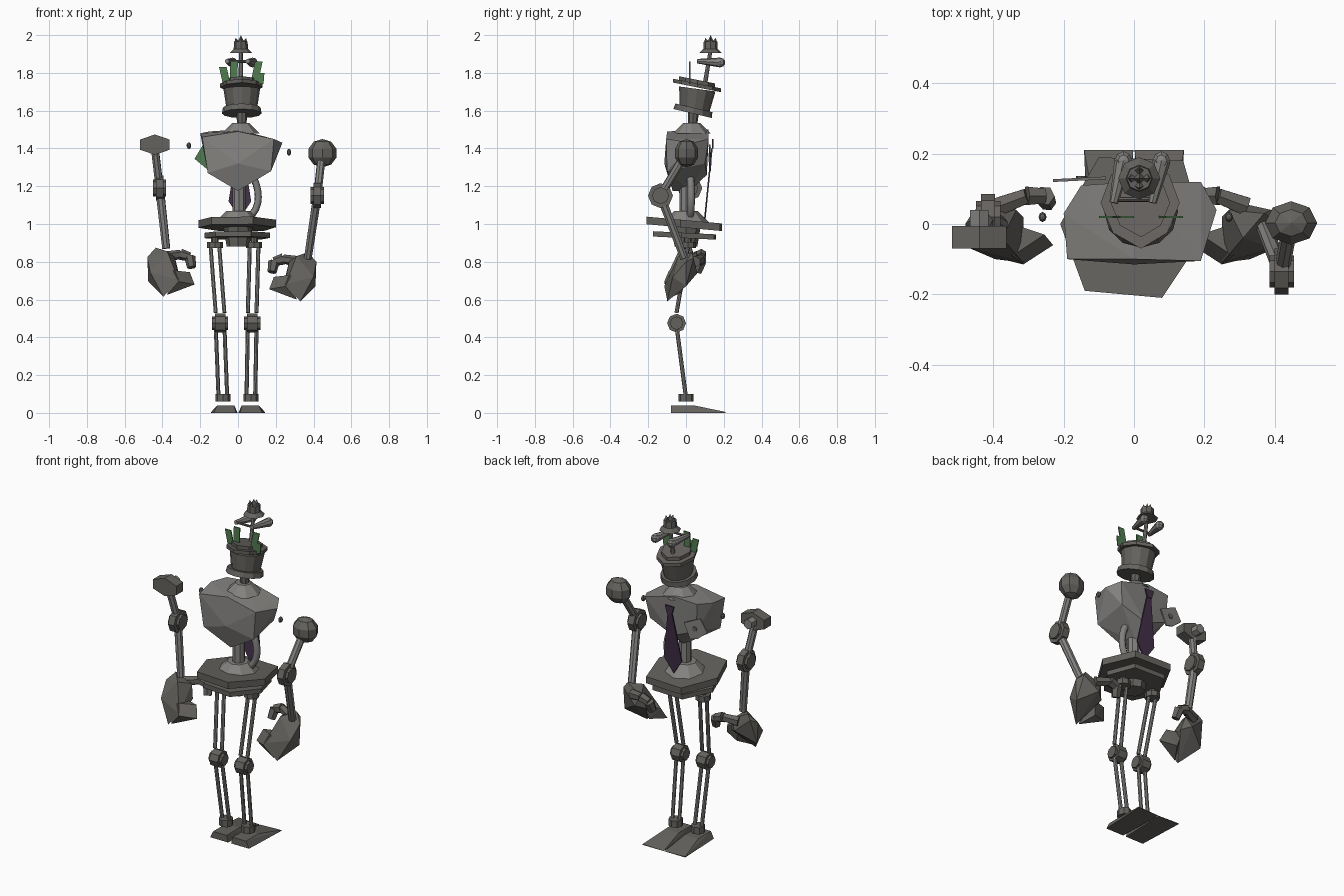
import bpy, bmesh, math
from mathutils import Vector, Matrix

if "Cube" in bpy.data.objects:
    bpy.data.objects.remove(bpy.data.objects["Cube"])


def material(name, rgb):
    m = bpy.data.materials.new(name)
    m.use_nodes = True
    m.diffuse_color = (*rgb, 1)
    m.node_tree.nodes["Principled BSDF"].inputs["Base Color"].default_value = (*rgb, 1)
    return m


STEEL = material("light steel", (.23, .225, .215))
IRON = material("dark iron", (.13, .123, .112))
GREEN = material("leaf green", (.085, .2, .08))
PURPLE = material("dark purple", (.055, .03, .065))


def finish(name, bm, *mats):
    bmesh.ops.recalc_face_normals(bm, faces=bm.faces)
    me = bpy.data.meshes.new(name)
    bm.to_mesh(me)
    bm.free()
    for m in mats:
        me.materials.append(m)
    ob = bpy.data.objects.new(name, me)
    bpy.context.collection.objects.link(ob)
    return ob


def rod(name, a, b, r1, r2=None, mat=IRON, n=8, scale=(1, 1)):
    """Tapered bar from a to b."""
    a, b = Vector(a), Vector(b)
    d = b - a
    turn = d.to_track_quat('Z', 'Y').to_matrix().to_4x4()
    mtx = Matrix.Translation((a + b) / 2) @ Matrix.Diagonal((*scale, 1, 1)) @ turn
    if scale != (1, 1):
        mtx = Matrix.Translation((a + b) / 2) @ turn @ Matrix.Diagonal((*scale, 1, 1))
    bm = bmesh.new()
    bmesh.ops.create_cone(bm, cap_ends=True, segments=n, radius1=r1,
                          radius2=r1 if r2 is None else r2, depth=d.length, matrix=mtx)
    return finish(name, bm, mat)


def hull(name, pts, mat=IRON, *more):
    """Convex faceted solid around a few points."""
    bm = bmesh.new()
    for p in pts:
        bm.verts.new(p)
    res = bmesh.ops.convex_hull(bm, input=bm.verts)
    junk = [g for g in res["geom_interior"] if isinstance(g, bmesh.types.BMVert)]
    bmesh.ops.delete(bm, geom=junk, context='VERTS')
    return finish(name, bm, mat, *more)


def slab(name, outline, top, bottom, slope, mat=IRON):
    """Tilted plate with an outline in x and y."""
    return hull(name, [(x, y, z + slope * y) for x, y in outline for z in (bottom, top)], mat)


def ball(name, at, size, mat=IRON):
    bm = bmesh.new()
    bmesh.ops.create_uvsphere(bm, u_segments=8, v_segments=5, radius=1,
                              matrix=Matrix.Translation(at) @ Matrix.Diagonal((*size, 1)))
    return finish(name, bm, mat)


def tube(name, pts, radius, mat=IRON):
    cu = bpy.data.curves.new(name, 'CURVE')
    cu.dimensions = '3D'
    cu.bevel_depth, cu.bevel_resolution, cu.use_fill_caps = radius, 1, True
    cu.resolution_u = 3
    s = cu.splines.new('NURBS')
    s.points.add(len(pts) - 1)
    for p, co in zip(s.points, pts):
        p.co = (*co, 1)
    s.use_endpoint_u = True
    cu.materials.append(mat)
    ob = bpy.data.objects.new(name, cu)
    bpy.context.collection.objects.link(ob)


# chest, collar and neck
chest = hull("chest", [
    (-.2, .03, 1.48), (-.19, -.1, 1.46), (-.15, .11, 1.49), (.19, -.105, 1.45), (.235, .04, 1.43),
    (.19, .12, 1.45), (0, -.1, 1.49), (0, .12, 1.5), (-.16, -.1, 1.27), (.175, -.1, 1.28),
    (-.14, .1, 1.32), (.17, .1, 1.32), (0, -.115, 1.32), (0, -.07, 1.175), (0, .02, 1.175),
    (.01, .11, 1.26)], STEEL)
rod("collar", (.015, .03, 1.48), (.015, .03, 1.535), .1, .045, STEEL)
rod("neck", (.02, .035, 1.53), (.02, .04, 1.6), .025, .03)
for s, x, z in ((-1, -.26, 1.415), (1, .27, 1.38)):
    ball("shoulder_peg", (x, .02, z), (.012, .015, .018))

# head bucket with two brims
TILT = -.2
rod("lower_brim", (.02, .035, 1.585), (.02, .042, 1.615), .105, .1, n=12)
rod("head_cup", (.02, .045, 1.605), (.02, .06, 1.715), .08, .097, n=12)
brim = [(.02, -.07), (-.06, -.025), (-.095, .06), (-.065, .14), (.02, .185),
        (.1, .14), (.13, .06), (.095, -.025)]
slab("upper_brim", brim, 1.755, 1.735, TILT)
slab("head_top", [(.02 + (x - .02) * .75, .06 + (y - .06) * .75) for x, y in brim], 1.775, 1.75, TILT)

# green leaf blades on the head
for x0, x1, z0, z1 in ((-.06, -.08, 1.74, 1.83), (-.025, -.02, 1.745, 1.86),
                       (.085, .11, 1.74, 1.86), (.115, .12, 1.74, 1.8)):
    hull("leaf_blade", [(x + w, .02 + y, z) for x, z in ((x0, z0), (x1, z1))
                        for w in (-.02, .02) for y in (-.003, .003)], GREEN)

# stalk with side lobes and little hat
rod("stalk", (.015, .1, 1.74), (.015, .13, 1.92), .012, .01, STEEL)
rod("cross_bar", (-.06, .07, 1.86), (.06, .07, 1.86), .007)
for x0, x1 in ((-.058, -.03), (.052, .078)):
    rod("side_lobe", (x0, .06, 1.862), (x1, .18, 1.855), .012, .026, STEEL)
    ball("lobe_end", (x1, .18, 1.855), (.026, .028, .026), STEEL)
rod("hat_brim", (.015, .13, 1.905), (.015, .13, 1.93), .06, .035)
rod("hat_crown", (.015, .13, 1.925), (.015, .13, 1.965), .038, .036)
for i in range(4):
    c, s = math.cos(i * math.pi / 2), math.sin(i * math.pi / 2)
    rod("crown_point", (.015 + .02 * c, .13 + .02 * s, 1.955),
        (.015 + .028 * c, .13 + .028 * s, 1.985), .018, 0, n=4)
rod("crown_peak", (.015, .13, 1.955), (.015, .13, 2), .022, 0, n=4)

# tie hanging on the chest, and the pocket plate beside it
hull("tie_knot", [(x + .01, .142 + y, z) for x, z in ((-.03, 1.45), (.03, 1.45), (-.015, 1.4), (.015, 1.4))
                  for y in (-.004, .004)], PURPLE)
hull("tie_blade", [(x + .01, .1 + (z - 1.03) * .1 + y, z) for x, z in
                   ((-.015, 1.4), (.015, 1.4), (-.06, 1.12), (.06, 1.12), (0, 1.03)) for y in (-.004, .004)], PURPLE)
plate = hull("pocket_plate", [(x, .135 + x * .05 + y, z) for x, z in
                              ((-.23, 1.345), (-.185, 1.42), (-.08, 1.37), (-.12, 1.28), (-.17, 1.295))
                              for y in (-.004, .004)], STEEL, GREEN)
for f in plate.data.polygons:
    f.material_index = 1 if f.normal.y < -.5 else 0
rod("plate_button", (-.15, .13, 1.35), (-.15, .136, 1.35), .015)

# waist and pelvis
rod("waist", (.005, 0, 1.03), (.005, 0, 1.22), .035, mat=STEEL)
tube("waist_hose", [(.06, .02, 1.28), (.12, .03, 1.2), (.13, .03, 1.08), (.05, .02, 1.03)], .02, STEEL)
rod("pelvis_cone", (0, 0, 1.0), (0, 0, 1.07), .13, .06, STEEL)
pelvis = [(-.14, -.19), (.08, -.21), (.2, -.03), (.14, .18), (-.1, .19), (-.21, 0)]
slab("pelvis_plate", pelvis, 1.02, .98, -.09)
slab("lower_pelvis_plate", [(x * .85, y * .83) for x, y in pelvis], .953, .925, -.05)
rod("pelvis_core", (0, 0, .88), (0, 0, 1.0), .06, .08)

# legs: paired rods, knees, ankles and wedge feet
for hip, knee, ankle, foot in ((-.122, -.095, -.08, -1), (.085, .075, .068, 1)):
    rod("hip_block", (hip, .01, .872), (hip, .01, .905), .042)
    rod("hip_post", (hip, .01, .9), (hip, .01, .94), .02)
    for off in (-.023, .023):
        rod("thigh_rod", (hip + off, .01, .88), (knee + off, -.05, .53), .011, mat=STEEL)
        rod("shin_rod", (knee + off, -.05, .46), (ankle + off, 0, .08), .011, mat=STEEL)
    rod("knee_axle", (knee - .043, -.05, .475), (knee + .043, -.05, .475), .035)
    rod("knee_hub", (knee - .028, -.05, .475), (knee + .028, -.05, .475), .05)
    rod("ankle", (ankle, 0, .06), (ankle, 0, .1), .04)
    hull("foot", [(foot * x, y, z) for x, y, z in
                  ((.01, -.08, 0), (.13, -.08, 0), (.02, -.08, .04), (.11, -.08, .04),
                   (.02, .04, .04), (.11, .04, .04), (.002, .21, 0), (.142, .21, 0), (.142, .21, .005))], IRON)

# arms: shoulder, elbow disc and bars
rod("right_shoulder_disc", (-.44, -.07, 1.42), (-.44, -.005, 1.42), .09, n=6, scale=(1, .6))
rod("right_shoulder_bolt", (-.44, -.02, 1.42), (-.44, .04, 1.42), .03, mat=STEEL, n=6)
ball("left_shoulder_ball", (.447, .003, 1.375), (.078, .065, .075))
for side, shoulder, elbow, wrist in (
        ("right", (-.44, -.03, 1.4), (-.415, .02, 1.19), (-.38, .0, .87)),
        ("left", (.445, 0, 1.375), (.42, -.135, 1.15), (.37, -.01, .82))):
    e = Vector(elbow)
    rod(side + "_upper_arm", shoulder, elbow, .022, mat=STEEL)
    rod(side + "_forearm", elbow, wrist, .024, .022, mat=STEEL)
    rod(side + "_elbow_disc", e - Vector((.02, 0, 0)), e + Vector((.02, 0, 0)), .066)
    rod(side + "_elbow_hub", e - Vector((.035, 0, 0)), e + Vector((.035, 0, 0)), .045)

# hands: faceted mitt, knuckle flap and hooked thumb
palm = [(.33, -.1, .59), (.41, 0, .67), (.415, 0, .8), (.37, .03, .85), (.31, -.04, .83), (.4, -.07, .72),
        (.25, .02, .72), (.27, .04, .8), (.25, -.11, .68), (.3, .06, .74), (.39, .04, .82)]
flap = [(.165, -.06, .655), (.19, -.03, .72), (.25, -.115, .67), (.28, -.09, .73),
        (.31, -.1, .6), (.26, -.02, .64), (.28, 0, .72)]
thumb = [(.32, .05, .8), (.24, .08, .815), (.19, .08, .8), (.18, .06, .745)]
for side, s, dx, dz in (("left", 1, 0, 0), ("right", -1, -.065, .025)):
    def place(pts):
        return [(s * x + dx, y, z + dz) for x, y, z in pts]
    hull(side + "_palm", place(palm))
    hull(side + "_fingers", place(flap))
    t = place(thumb)
    for a, b in zip(t, t[1:]):
        rod(side + "_thumb", a, b, .03, .024, n=6)
